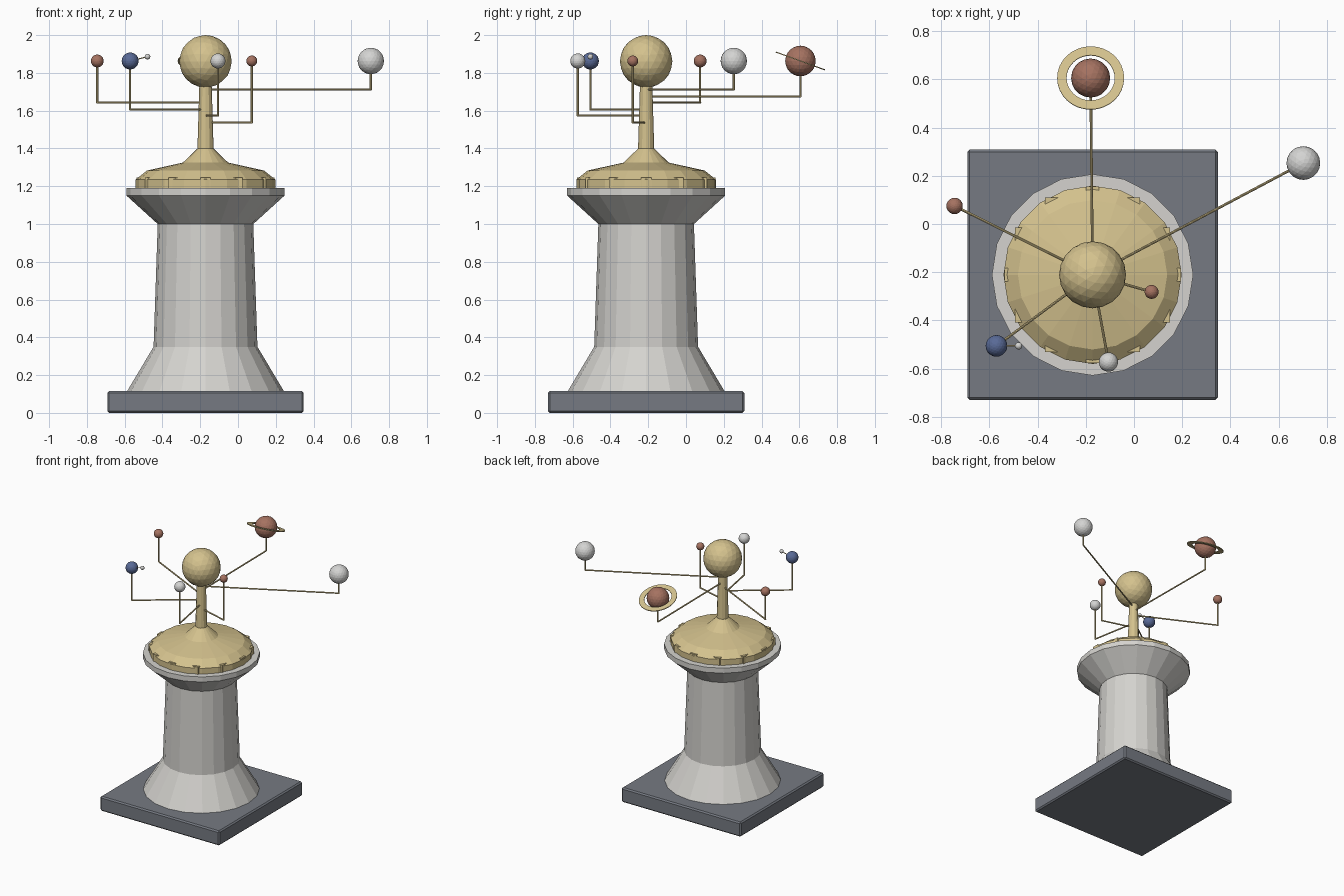
import bpy, bmesh, math
from mathutils import Vector, Matrix

old = bpy.data.objects.get("Cube")
if old:
    bpy.data.objects.remove(old)

AXIS = Vector((-0.172, -0.211, 0))
PLANET_Z = 1.863


def material(name, rgb):
    m = bpy.data.materials.new(name)
    m.use_nodes = True
    m.diffuse_color = (*rgb, 1)
    bsdf = next(n for n in m.node_tree.nodes if n.type == 'BSDF_PRINCIPLED')
    bsdf.inputs["Base Color"].default_value = (*rgb, 1)
    return m


stone = material("pale stone", (0.66, 0.65, 0.62))
slate = material("slate", (0.18, 0.195, 0.225))
brass = material("brass", (0.66, 0.54, 0.27))
rust = material("rust red", (0.38, 0.17, 0.12))
blue = material("blue", (0.10, 0.145, 0.31))
white = material("off white", (0.66, 0.66, 0.65))


def finish(name, bm, mat, location=(0, 0, 0)):
    bmesh.ops.recalc_face_normals(bm, faces=bm.faces)
    mesh = bpy.data.meshes.new(name)
    bm.to_mesh(mesh)
    bm.free()
    mesh.materials.append(mat)
    ob = bpy.data.objects.new(name, mesh)
    ob.location = location
    bpy.context.collection.objects.link(ob)
    return ob


def lathe(name, profile, sides, mat, location=AXIS, closed=False):
    """Turn (radius, height) points round the vertical axis."""
    bm = bmesh.new()
    rings = []
    for r, z in profile:
        rings.append([bm.verts.new((r * math.sin(math.tau * i / sides),
                                    r * math.cos(math.tau * i / sides), z))
                      for i in range(sides)])
    pairs = list(zip(rings, rings[1:]))
    if closed:
        pairs.append((rings[-1], rings[0]))
    else:
        bm.faces.new(rings[0])
        bm.faces.new(rings[-1])
    for a, b in pairs:
        for i in range(sides):
            j = (i + 1) % sides
            bm.faces.new((a[i], a[j], b[j], b[i]))
    return finish(name, bm, mat, location)


def ball(name, centre, radius, mat):
    bm = bmesh.new()
    bmesh.ops.create_icosphere(bm, subdivisions=3, radius=radius)
    return finish(name, bm, mat, centre)


def rods(name, points, radius, mat):
    """Straight round rods joining consecutive points."""
    bm = bmesh.new()
    for a, b in zip(points, points[1:]):
        d = b - a
        m = Matrix.Translation((a + b) / 2) @ d.to_track_quat('Z', 'Y').to_matrix().to_4x4()
        bmesh.ops.create_cone(bm, cap_ends=True, segments=8, radius1=radius,
                              radius2=radius, depth=d.length + radius, matrix=m)
    return finish(name, bm, mat)


# Square plinth with softened edges
bm = bmesh.new()
bmesh.ops.create_cube(bm, size=1, matrix=Matrix.Diagonal((1.04, 1.04, 0.115, 1)))
plinth = finish("plinth", bm, slate, AXIS + Vector((0, 0, 0.0575)))
bevel = plinth.modifiers.new("edge", 'BEVEL')
bevel.width = 0.01
bevel.segments = 1

# Stone pedestal and flared capital
lathe("pedestal", [(0.418, 0.11), (0.275, 0.35), (0.253, 1.0),
                   (0.418, 1.15), (0.418, 1.19)], 20, stone)

# Brass drum, dome and central post
lathe("dome", [(0.37, 1.185), (0.37, 1.235), (0.31, 1.283),
               (0.12, 1.325), (0.042, 1.4)], 20, brass)
lathe("post", [(0.043, 1.39), (0.032, 1.76)], 12, brass)

# Twelve marker blocks round the drum
bm = bmesh.new()
for i in range(12):
    a = math.tau * i / 12
    m = Matrix.Translation((0.339 * math.cos(a), 0.339 * math.sin(a), 1.217))
    bmesh.ops.create_cube(bm, size=1, matrix=m @ Matrix.Diagonal((0.055, 0.055, 0.06, 1)))
finish("hour_blocks", bm, brass, AXIS)

# Central sun
ball("sun", AXIS + Vector((0, 0, 1.861)), 0.139, brass)

# Planets: name, x, y, radius, arm height, material
planets = [
    ("first_planet", 0.073, -0.282, 0.029, 1.537, rust),
    ("second_planet", -0.106, -0.573, 0.04, 1.574, white),
    ("third_planet", -0.571, -0.506, 0.045, 1.606, blue),
    ("fourth_planet", -0.745, 0.075, 0.034, 1.643, rust),
    ("ringed_planet", -0.18, 0.606, 0.081, 1.675, rust),
    ("outer_planet", 0.703, 0.253, 0.07, 1.712, white),
]
for name, x, y, r, z, mat in planets:
    ball(name, (x, y, PLANET_Z), r, mat)
    rods(name + "_arm", [Vector((AXIS.x, AXIS.y, z)), Vector((x, y, z)),
                         Vector((x, y, PLANET_Z))], 0.0055, brass)

# Small moon on its stalk
moon_at = Vector((-0.479, -0.506, 1.886))
ball("moon", moon_at, 0.015, white)
rods("moon_stalk", [Vector((-0.571, -0.506, PLANET_Z)), moon_at], 0.003, brass)

# Tilted planet ring
ring = lathe("planet_ring", [(0.1, -0.003), (0.139, -0.003), (0.139, 0.003), (0.1, 0.003)],
             32, brass, (-0.18, 0.606, PLANET_Z), closed=True)
ring.rotation_euler.x = math.radians(-20)
